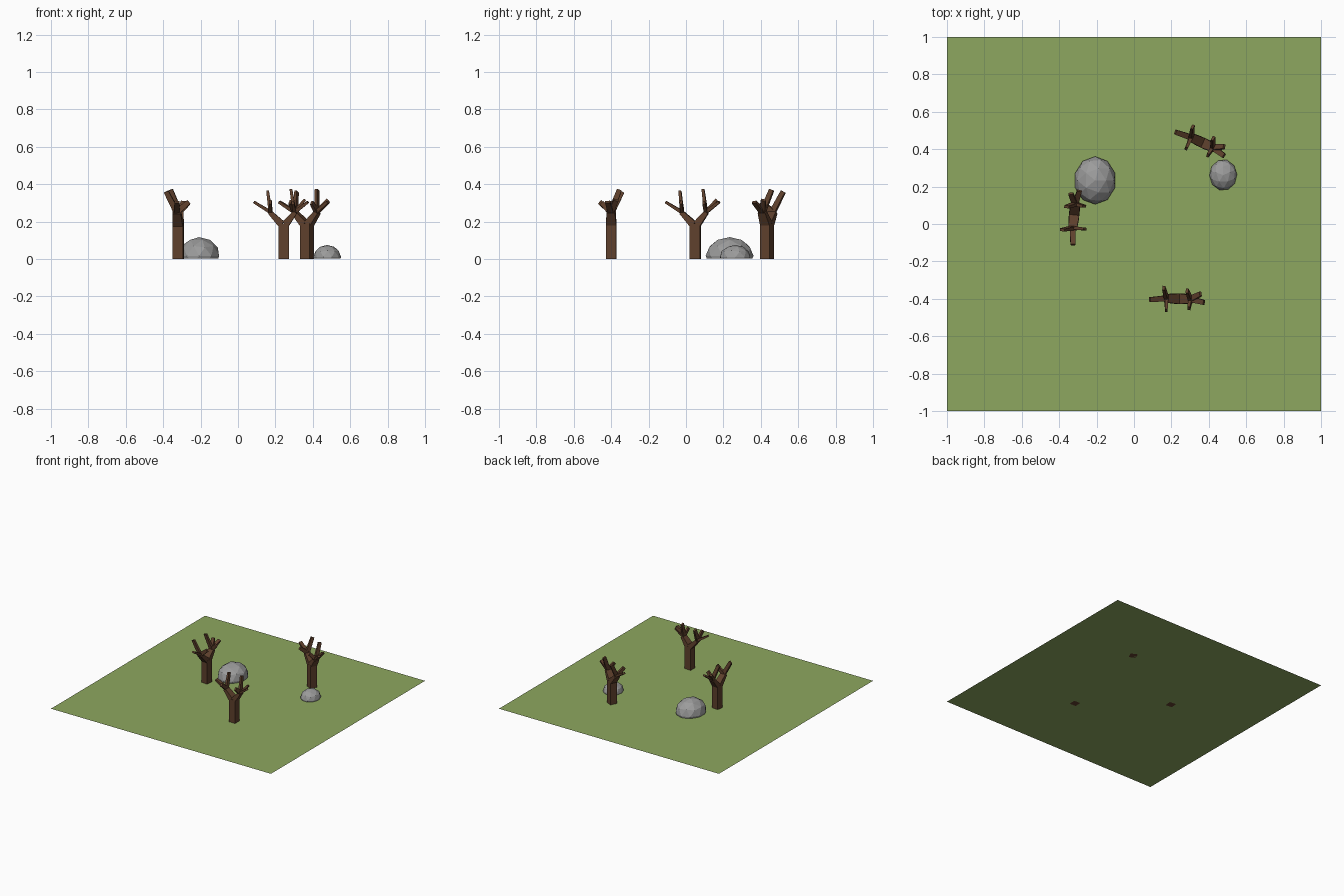
import bpy, bmesh, math
from mathutils import Vector, Matrix

if "Cube" in bpy.data.objects:
    bpy.data.objects.remove(bpy.data.objects["Cube"])


def material(name, rgb):
    m = bpy.data.materials.new(name)
    m.diffuse_color = (*rgb, 1)
    m.use_nodes = True
    m.node_tree.nodes["Principled BSDF"].inputs["Base Color"].default_value = m.diffuse_color
    return m


GRASS = material("grass_green", (0.27, 0.39, 0.115))
BARK = material("bark_brown", (0.115, 0.052, 0.026))
STONE = material("stone_grey", (0.33, 0.33, 0.33))


def add_object(name, bm, mat):
    bmesh.ops.recalc_face_normals(bm, faces=bm.faces)
    me = bpy.data.meshes.new(name)
    bm.to_mesh(me)
    bm.free()
    me.materials.append(mat)
    ob = bpy.data.objects.new(name, me)
    bpy.context.collection.objects.link(ob)
    return ob


def limb(bm, p, q, a, b):
    """Tapered four-sided limb from p to q; a, b = (thickness, depth) at each end."""
    p, q = Vector(p), Vector(q)
    d = (q - p).normalized()
    u = Vector((0, 1, 0)).cross(d).normalized()
    v = d.cross(u)
    rings = [[bm.verts.new(c + u * sx * s[0] / 2 + v * sy * s[1] / 2)
              for sx, sy in ((-1, -1), (1, -1), (1, 1), (-1, 1))]
             for c, s in ((p, a), (q, b))]
    bm.faces.new(rings[0])
    bm.faces.new(rings[1])
    for i in range(4):
        j = (i + 1) % 4
        bm.faces.new((rings[0][i], rings[0][j], rings[1][j], rings[1][i]))


# Ground: one flat square
bm = bmesh.new()
bmesh.ops.create_grid(bm, x_segments=1, y_segments=1, size=1)
add_object("ground", bm, GRASS)

# Bare tree: trunk, two boughs, and twigs
TWIG = (0.02, 0.032), (0.014, 0.026)
FORKS = [
    ((-0.075, 0, 0.25), [(-0.16, -0.01, 0.305), (-0.088, 0.055, 0.36), (-0.07, -0.065, 0.305)]),
    ((0.06, 0, 0.25), [(0.13, -0.015, 0.305), (0.037, 0.045, 0.37),
                       (0.11, 0.03, 0.315), (0.05, -0.05, 0.30)]),
]
bm = bmesh.new()
limb(bm, (0, 0, 0), (0, 0, 0.19), (0.056, 0.056), (0.056, 0.056))
for elbow, tips in FORKS:
    limb(bm, (elbow[0] * 0.15, 0, 0.185), elbow, (0.04, 0.056), (0.024, 0.045))
    for tip in tips:
        limb(bm, Vector(elbow) * 0.95 + Vector((0, 0, 0.0125)), tip, *TWIG)
tree = add_object("tree_front", bm, BARK)

for name, loc, turn in (("tree_front", (0.245, -0.40), -2),
                        ("tree_left", (-0.32, 0.05), 84),
                        ("tree_back", (0.37, 0.433), -25)):
    ob = tree
    if name != "tree_front":
        ob = tree.copy()
        ob.name = name
        bpy.context.collection.objects.link(ob)
    ob.location = (*loc, 0)
    ob.rotation_euler.z = math.radians(turn)

# Rocks: faceted balls cut off at the ground
for name, loc, size, turn in (("rock_large", (-0.208, 0.233), (0.112, 0.128, 0.1), 0),
                              ("rock_small", (0.477, 0.262), (0.074, 0.083, 0.064), 20)):
    bm = bmesh.new()
    bmesh.ops.create_icosphere(bm, subdivisions=2, radius=1)
    bmesh.ops.rotate(bm, verts=bm.verts, cent=(0, 0, 0),
                     matrix=Matrix.Rotation(math.radians(turn), 3, 'Z'))
    bmesh.ops.scale(bm, verts=bm.verts, vec=size)
    bmesh.ops.translate(bm, verts=bm.verts, vec=(*loc, size[2] * 0.17))
    bmesh.ops.bisect_plane(bm, geom=bm.verts[:] + bm.edges[:] + bm.faces[:],
                           plane_co=(0, 0, 0.003), plane_no=(0, 0, 1), clear_inner=True)
    add_object(name, bm, STONE)
